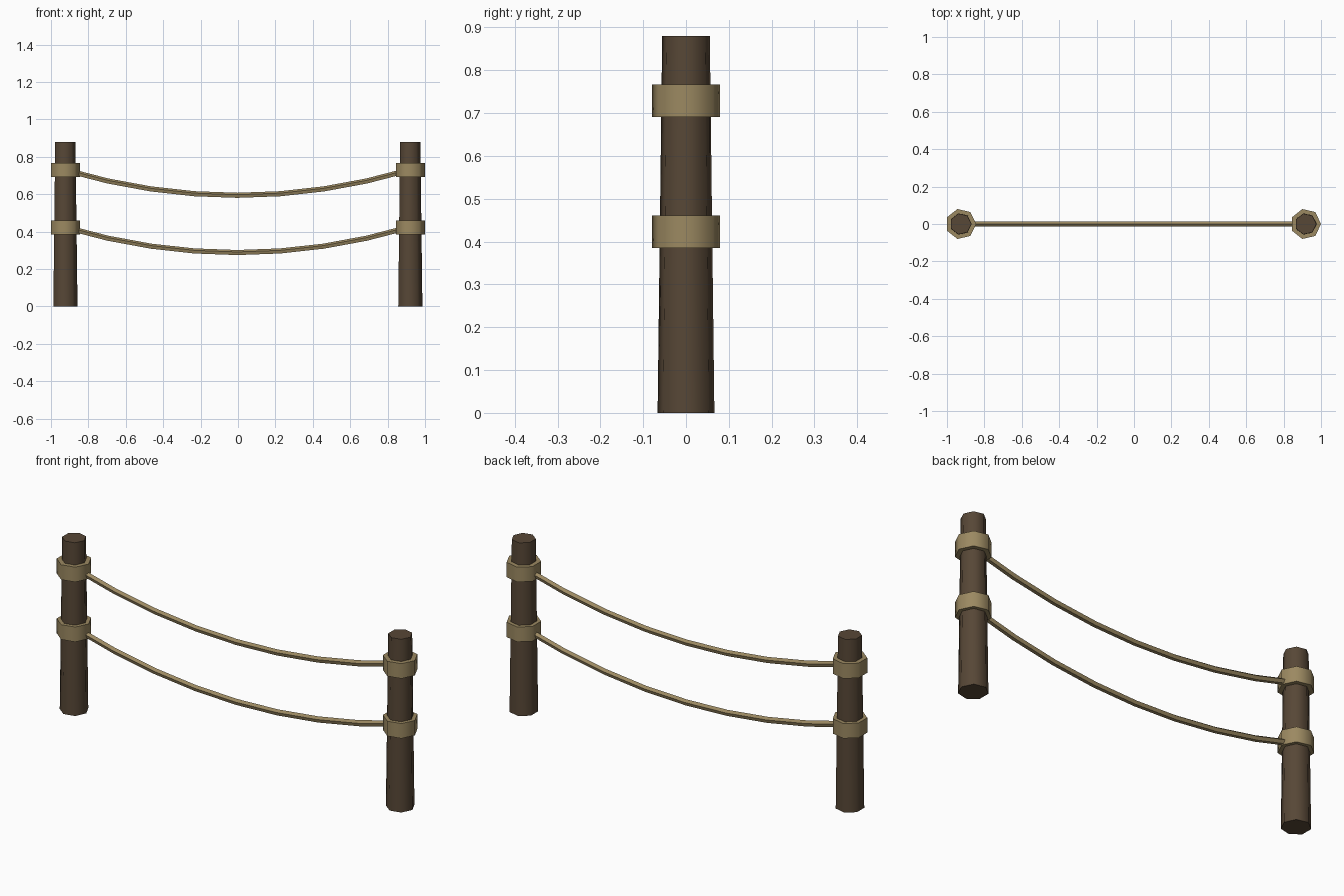
import bpy, bmesh, math
from mathutils import Vector, Matrix

if "Cube" in bpy.data.objects:
    bpy.data.objects.remove(bpy.data.objects["Cube"])


def material(name, color):
    m = bpy.data.materials.new(name)
    m.diffuse_color = color
    m.use_nodes = True
    m.node_tree.nodes["Principled BSDF"].inputs["Base Color"].default_value = m.diffuse_color
    return m


WOOD = material("dark_wood", (0.095, 0.063, 0.037, 1))
ROPE = material("rope", (0.33, 0.25, 0.12, 1))
POST_X = (("left", -0.926), ("right", 0.918))
MID = -0.004
TIES = (("lower", 0.423), ("upper", 0.729))
SAG = 0.136


def finish(name, bm, mat, angle):
    bmesh.ops.recalc_face_normals(bm, faces=bm.faces[:])
    me = bpy.data.meshes.new(name)
    bm.to_mesh(me)
    bm.free()
    me.materials.append(mat)
    ob = bpy.data.objects.new(name, me)
    bpy.context.collection.objects.link(ob)
    bpy.ops.object.select_all(action='DESELECT')
    ob.select_set(True)
    bpy.context.view_layer.objects.active = ob
    bpy.ops.object.shade_smooth_by_angle(angle=math.radians(angle))


def loft(name, rings, mat, angle):
    """Skin a list of vertex loops into a capped tube."""
    bm = bmesh.new()
    loops = [[bm.verts.new(p) for p in ring] for ring in rings]
    n = len(loops[0])
    for a, b in zip(loops, loops[1:]):
        for i in range(n):
            j = (i + 1) % n
            bm.faces.new((a[i], a[j], b[j], b[i]))
    bm.faces.new(loops[0])
    bm.faces.new(loops[-1])
    finish(name, bm, mat, angle)


def heptagon(x, z, r):
    return [Vector((x + r * math.cos(i * math.tau / 7), r * math.sin(i * math.tau / 7), z))
            for i in range(7)]


# Tapered seven-sided posts with rope collars
for side, x in POST_X:
    loft(side + "_post", [heptagon(x, 0, 0.068), heptagon(x, 0.88, 0.057)], WOOD, 60)
    for level, z in TIES:
        loft(f"{side}_{level}_collar",
             [heptagon(x, z - 0.038, 0.082), heptagon(x, z + 0.038, 0.082)], ROPE, 60)

# Sagging ropes: eight segments along a parabola, five-sided section
for level, z in TIES:
    rings = []
    for k in range(9):
        t = k / 4 - 1
        p = Vector((MID + 0.922 * t, 0, z - SAG * (1 - t * t)))
        slope = Vector((0.922, 0, 2 * SAG * t)).normalized()
        up = Vector((-slope.z, 0, slope.x))
        rings.append([p + 0.015 * (math.cos(a) * up + math.sin(a) * Vector((0, 1, 0)))
                      for a in (i * math.tau / 5 for i in range(5))])
    loft(level + "_rope", rings, ROPE, 60)
